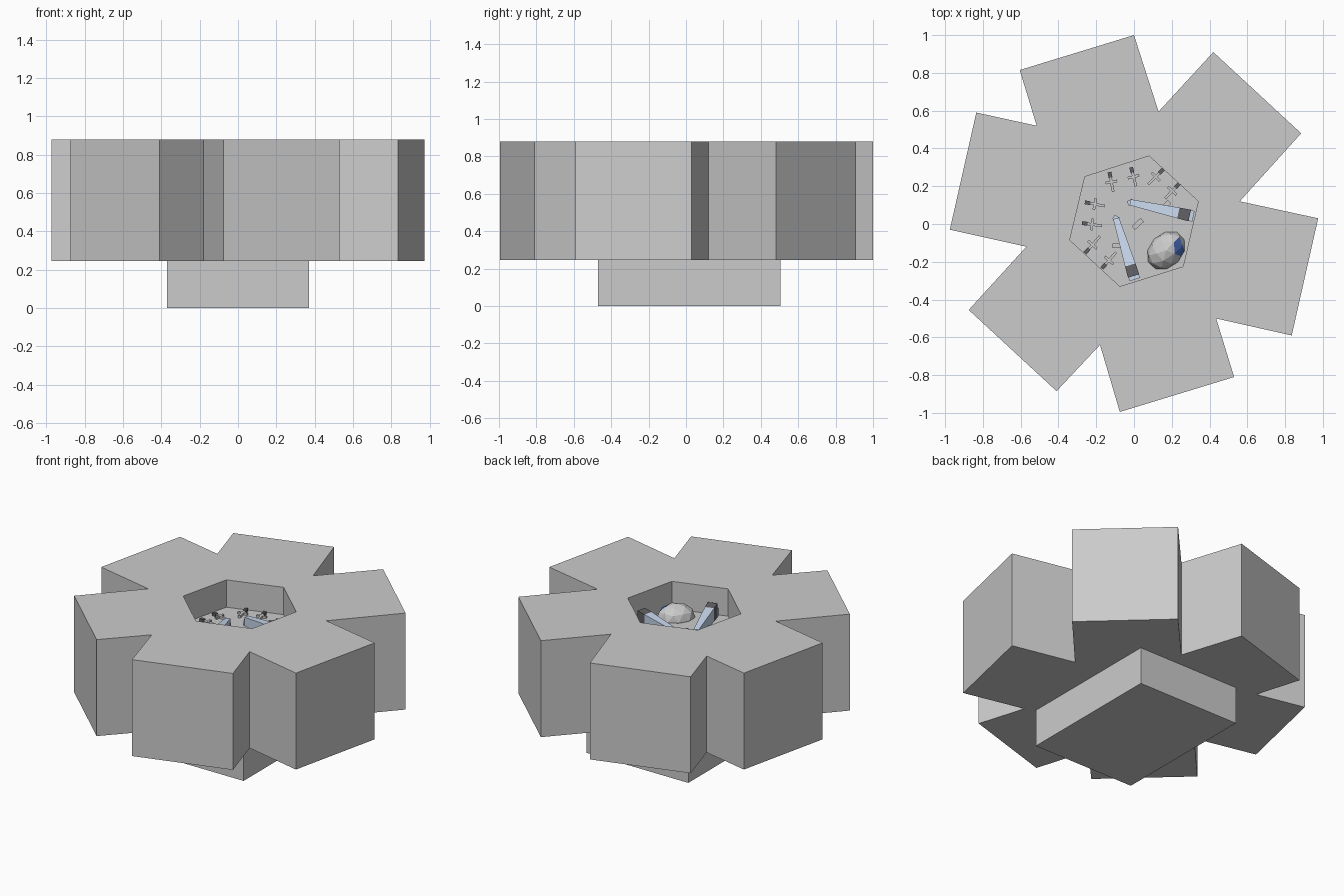
import bpy, bmesh, math
from mathutils import Vector, Matrix

if "Cube" in bpy.data.objects:
    bpy.data.objects.remove(bpy.data.objects["Cube"])

TOP, BOTTOM, FLOOR = 0.88, 0.245, 0.70


def material(name, rgb):
    m = bpy.data.materials.new(name)
    m.diffuse_color = (*rgb, 1)
    m.use_nodes = True
    m.node_tree.nodes["Principled BSDF"].inputs["Base Color"].default_value = m.diffuse_color
    return m


PALE = material("pale_blue", (0.58, 0.69, 0.85))
DARK = material("dark_grey", (0.12, 0.12, 0.13))
BLUE = material("deep_blue", (0.06, 0.14, 0.45))


def make(name, bm, mats=()):
    bmesh.ops.recalc_face_normals(bm, faces=bm.faces)
    me = bpy.data.meshes.new(name)
    bm.to_mesh(me)
    bm.free()
    for m in mats:
        me.materials.append(m)
    ob = bpy.data.objects.new(name, me)
    bpy.context.collection.objects.link(ob)
    return ob


def prism(name, pts, z0, z1):
    bm = bmesh.new()
    f = bm.faces.new([bm.verts.new((x, y, z0)) for x, y in pts])
    ext = bmesh.ops.extrude_face_region(bm, geom=[f])["geom"]
    bmesh.ops.translate(bm, vec=(0, 0, z1 - z0),
                        verts=[v for v in ext if isinstance(v, bmesh.types.BMVert)])
    return make(name, bm)


def add_box(bm, size, centre, rot=0.0, mat=0):
    m = (Matrix.Translation(centre) @ Matrix.Rotation(rot, 4, 'Z')
         @ Matrix.Diagonal((*size, 1)))
    vs = bmesh.ops.create_cube(bm, size=1, matrix=m)["verts"]
    for f in {f for v in vs for f in v.link_faces}:
        f.material_index = mat


# six-armed body with a hexagonal recess in the top
outline = [(0, 1), (.13, .595), (.42, .91), (.885, .48), (.56, .12), (.975, .03),
           (.835, -.59), (.435, -.50), (.53, -.81), (-.075, -.995), (-.18, -.64),
           (-.41, -.885), (-.875, -.455), (-.57, -.12), (-.975, -.03),
           (-.835, .59), (-.515, .52), (-.605, .815)]
body = prism("six_armed_body", outline, BOTTOM, TOP)
recess = [(.08, .36), (.34, .12), (.26, -.225), (-.075, -.33), (-.34, -.085), (-.26, .25)]
cutter = prism("recess_cutter", recess, FLOOR, TOP + 0.2)
cutter.hide_render = True
cutter.hide_viewport = True
cutter.display_type = 'WIRE'
cut = body.modifiers.new("recess", 'BOOLEAN')
cut.operation, cut.solver, cut.object = 'DIFFERENCE', 'EXACT', cutter

# rectangular foot
bm = bmesh.new()
add_box(bm, (.74, .975, BOTTOM + .01), (0, .017, (BOTTOM + .01) / 2))
make("foot", bm)


# large tapered blades with a dark outer end and a thin end plate
def blade(name, inner, outer):
    a, b = Vector(inner), Vector(outer)
    d = (b - a).normalized()
    n = Vector((-d.y, d.x))
    bm = bmesh.new()
    rings = []
    for t, w, top in ((0, .016, .755), (.81, .029, .785), (1, .031, .79)):
        c = a.lerp(b, t)
        rings.append([bm.verts.new((*(c + n * s * w), z)) for s, z in
                      ((-1, FLOOR), (1, FLOOR), (1, top), (-1, top))])
    for k in range(2):
        for i in range(4):
            j = (i + 1) % 4
            f = bm.faces.new((rings[k][i], rings[k][j], rings[k + 1][j], rings[k + 1][i]))
            f.material_index = k
    bm.faces.new(rings[0])
    bm.faces.new(rings[2]).material_index = 1
    rot = math.atan2(d.y, d.x)
    plate = b + d * .01
    add_box(bm, (.02, .058, .05), (plate.x, plate.y, FLOOR + .025), rot)
    add_box(bm, (.03, .026, .03), (a.x, a.y, FLOOR + .015), rot + .7)
    make(name, bm, (PALE, DARK))


blade("blade_right", (-.02, .115), (.295, .045))
blade("blade_front", (-.095, .03), (-.002, -.275))

# ring of small cross-shaped markers, given by outer and inner end
markers = [(-.13, .275, -.11, .17), (-.015, .30, .01, .20), (.155, .29, .075, .21),
           (.24, .215, .165, .135), (-.26, .115, -.155, .095), (-.275, .005, -.17, -.01),
           (-.26, -.155, -.18, -.065), (-.17, -.235, -.095, -.15)]
bm = bmesh.new()
for ox, oy, ix, iy in markers:
    o, i = Vector((ox, oy)), Vector((ix, iy))
    d = i - o
    rot = math.atan2(d.y, d.x)
    z = FLOOR + .008
    shaft, guard, grip = o.lerp(i, .62), o.lerp(i, .5), o.lerp(i, .14)
    add_box(bm, (d.length * .76, .014, .016), (*shaft, z), rot)
    add_box(bm, (.014, .062, .014), (*guard, z), rot)
    add_box(bm, (d.length * .28, .02, .02), (*grip, z + .002), rot, 1)
# loose short bars in the middle
for x, y, length, rot in ((-.09, -.115, .045, 0), (.02, 0, .065, .75), (.17, .10, .05, .75)):
    add_box(bm, (length, .026, .014), (x, y, FLOOR + .007), rot)
markers_ob = make("cross_markers", bm, (material("mid_grey", (.6, .6, .6)), DARK))

# faceted stone, half sunk in the recess floor, with a blue patch
bm = bmesh.new()
bmesh.ops.create_icosphere(bm, subdivisions=2, radius=1)
side = Vector((.55, -.5, .65)).normalized()
for f in bm.faces:
    f.material_index = int(f.calc_center_median().normalized().dot(side) > .88)
bmesh.ops.transform(bm, verts=bm.verts, matrix=Matrix.Translation((.17, -.14, .705))
                    @ Matrix.Rotation(.8, 4, 'Z') @ Matrix.Diagonal((.115, .088, .085, 1)))
make("faceted_stone", bm, (material("stone_grey", (.6, .6, .6)), BLUE))
